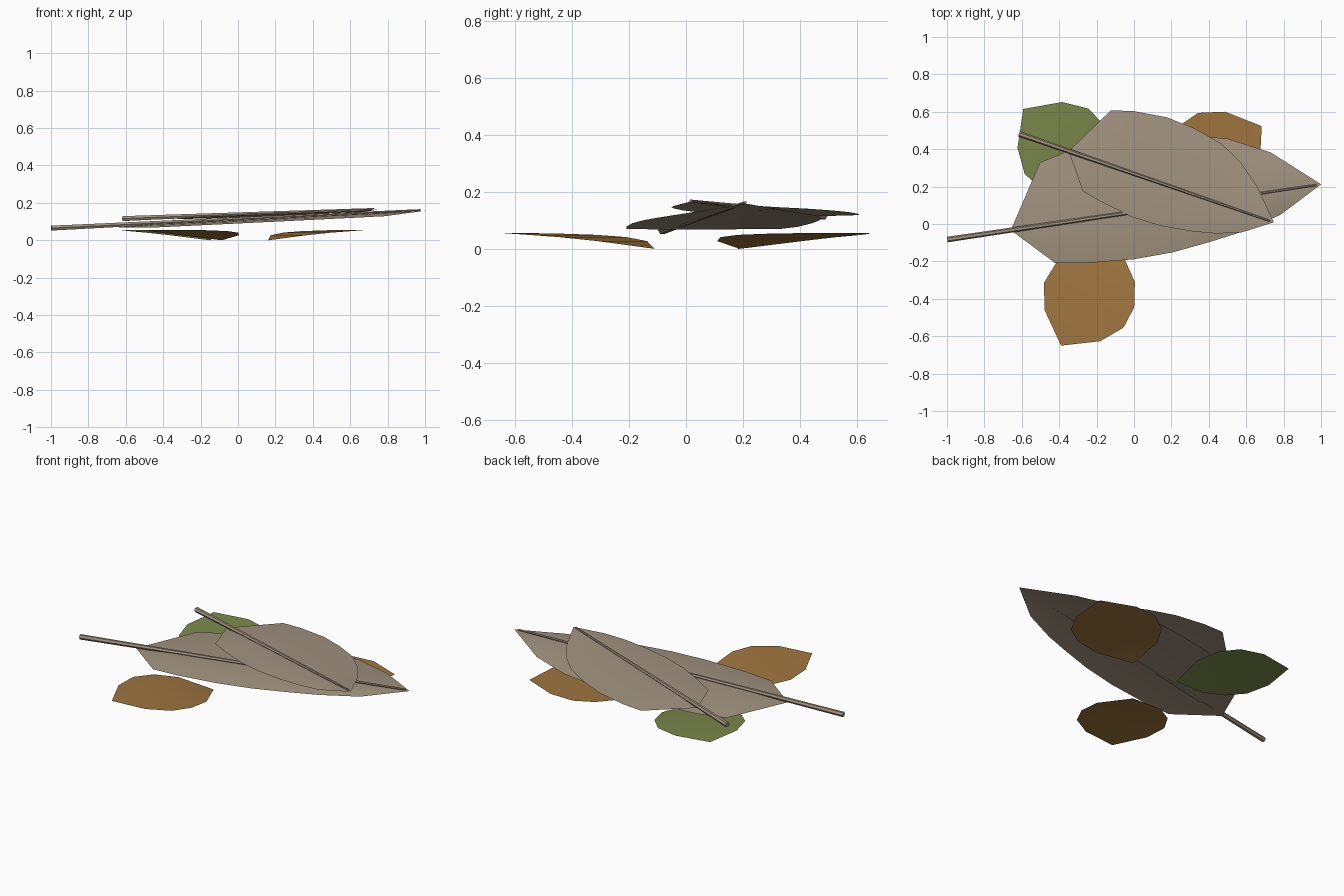
import bpy, bmesh, math
from mathutils import Vector

if "Cube" in bpy.data.objects:
    bpy.data.objects.remove(bpy.data.objects["Cube"])


def material(name, rgb):
    m = bpy.data.materials.new(name)
    m.diffuse_color = (*rgb, 1)
    m.use_nodes = True
    m.node_tree.nodes["Principled BSDF"].inputs["Base Color"].default_value = m.diffuse_color
    return m


TAUPE = material("feather_taupe", (0.36, 0.29, 0.215))
OCHRE = material("leaf_ochre", (0.35, 0.18, 0.05))
GREEN = material("leaf_green", (0.20, 0.25, 0.072))


def finish(bm, name, mat):
    bmesh.ops.remove_doubles(bm, verts=bm.verts, dist=1e-4)
    bmesh.ops.recalc_face_normals(bm, faces=bm.faces)
    me = bpy.data.meshes.new(name)
    bm.to_mesh(me)
    bm.free()
    ob = bpy.data.objects.new(name, me)
    bpy.context.collection.objects.link(ob)
    me.materials.append(mat)
    bpy.ops.object.select_all(action='DESELECT')
    ob.select_set(True)
    bpy.context.view_layer.objects.active = ob
    bpy.ops.object.shade_smooth_by_angle(angle=math.radians(35))
    return ob


def sheet(rows, name, mat):
    """Open surface through rows of points; pointed ends collapse."""
    bm = bmesh.new()
    grid = [[bm.verts.new(p) for p in row] for row in rows]
    for a, b in zip(grid, grid[1:]):
        for i in range(len(a) - 1):
            bm.faces.new((a[i], b[i], b[i + 1], a[i + 1]))
    finish(bm, name, mat)


def quill(start, end, r0, r1, name):
    """Tapered six-sided shaft."""
    d = (end - start).normalized()
    side = d.cross(Vector((0, 0, 1))).normalized()
    up = side.cross(d)
    bm = bmesh.new()
    rings = []
    for c, r in ((start, r0), (end, r1)):
        rings.append([bm.verts.new(c + r * (math.cos(k * math.pi / 3) * side
                                            + math.sin(k * math.pi / 3) * up))
                      for k in range(6)])
    for k in range(6):
        j = (k + 1) % 6
        bm.faces.new((rings[0][k], rings[0][j], rings[1][j], rings[1][k]))
    for ring in rings:
        bm.faces.new(ring)
    finish(bm, name, TAUPE)


def feather(prefix, start, end, outline, droop, r0, r1):
    """Blade given as (distance along shaft, left width, right width)."""
    start, end = Vector(start), Vector(end)
    flat = Vector((end.x - start.x, end.y - start.y, 0))
    length = flat.length
    d = flat / length
    perp = Vector((-d.y, d.x, 0))
    rows = []
    for i, (u, left, right) in enumerate(outline):
        axis = start.lerp(end, u / length)
        dip = 0.014 if i == 0 else 0.004
        row = []
        for f in (-1, -0.66, -0.33, 0, 0.33, 0.66, 1):
            w = f * (left if f > 0 else right)
            p = axis + perp * w
            p.z -= dip + (droop * f * f if left else 0)
            row.append(p)
        rows.append(row)
    sheet(rows, prefix + "_blade", TAUPE)
    quill(start, end - d * 0.025, r0, r1, prefix + "_quill")


# Lower, larger feather
feather("large_feather", (-0.998, -0.083, 0.065), (1.0, 0.212, 0.162),
        [(0.343, 0, 0), (0.55, 0.335, 0.207), (0.71, 0.375, 0.233),
         (0.97, 0.387, 0.25), (1.18, 0.383, 0.244), (1.38, 0.358, 0.219),
         (1.56, 0.315, 0.19), (1.78, 0.207, 0.13), (2.02, 0, 0)],
        0.018, 0.015, 0.005)

# Upper, smaller feather lying across it
feather("small_feather", (-0.615, 0.482, 0.116), (0.75, 0.008, 0.168),
        [(0.281, 0, 0), (0.423, 0.28, 0.178), (0.54, 0.316, 0.2),
         (0.72, 0.343, 0.222), (0.88, 0.335, 0.216), (1.04, 0.306, 0.19),
         (1.17, 0.245, 0.158), (1.296, 0.152, 0.108), (1.442, 0, 0)],
        0.009, 0.015, 0.005)

# Leaf profile: distance from raised tip, half width, height
LEAF = [(0, 0, 0.056), (0.123, 0.171, 0.054), (0.248, 0.244, 0.049),
        (0.371, 0.24, 0.041), (0.49, 0.177, 0.027), (0.62, 0, 0.0)]


def leaf(name, tip, direction, mat):
    d = Vector((*direction, 0)).normalized()
    perp = Vector((-d.y, d.x, 0))
    base = Vector((*tip, 0))
    rows = [[base + d * t + perp * (w * f) + Vector((0, 0, z))
             for f in (-1, 0, 1)] for t, w, z in LEAF]
    sheet(rows, name, mat)


leaf("front_leaf", (-0.39, -0.65), (0.49, 0.87), OCHRE)
leaf("back_right_leaf", (0.683, 0.523), (-0.84, -0.54), OCHRE)
leaf("back_left_leaf", (-0.592, 0.615), (0.717, -0.697), GREEN)
